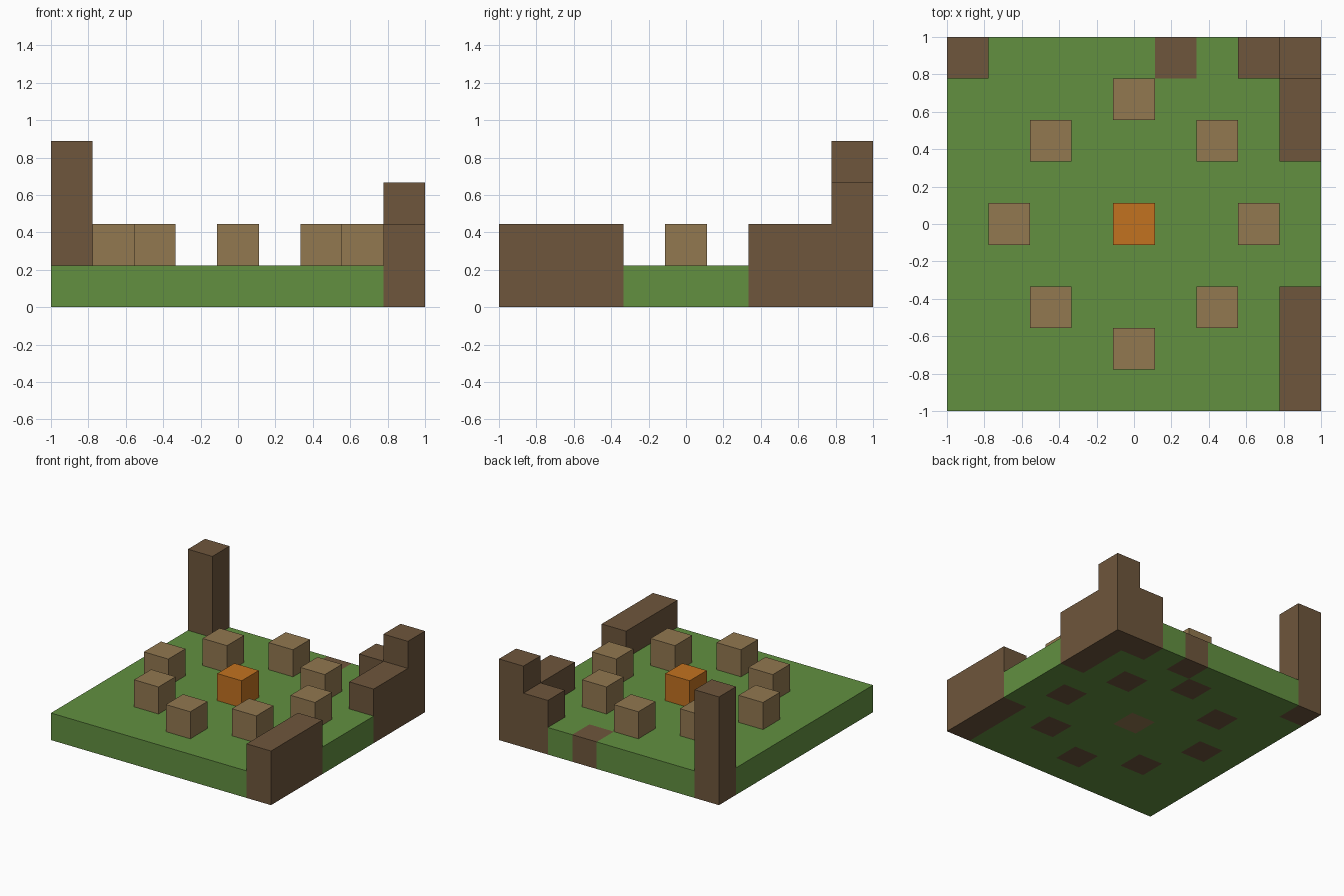
import bpy
import bmesh

cube = bpy.data.objects.get("Cube")
if cube:
    bpy.data.objects.remove(cube, do_unlink=True)

N = 9            # cells per side
U = 2 / N        # size of one cell


def make_material(name, rgb):
    linear = [((c / 255 + 0.055) / 1.055) ** 2.4 for c in rgb]
    mat = bpy.data.materials.new(name)
    mat.use_nodes = True
    mat.diffuse_color = (*linear, 1)
    mat.node_tree.nodes["Principled BSDF"].inputs["Base Color"].default_value = (*linear, 1)
    return mat


GRASS = make_material("grass green", (98, 144, 64))
DARK = make_material("dark brown", (110, 86, 60))
LIGHT = make_material("light brown", (146, 120, 80))
ORANGE = make_material("orange", (194, 114, 32))


def add_object(name, bm, mat):
    bmesh.ops.recalc_face_normals(bm, faces=bm.faces)
    mesh = bpy.data.meshes.new(name)
    bm.to_mesh(mesh)
    bm.free()
    mesh.materials.append(mat)
    obj = bpy.data.objects.new(name, mesh)
    bpy.context.collection.objects.link(obj)
    return obj


used = set()     # cells that replace the grass


def block(name, mat, x, y, z=0, height=1, depth=1):
    """Box in whole cells: x, y are its first cell counted from the centre."""
    bm = bmesh.new()
    bmesh.ops.create_cube(bm, size=1)
    for v in bm.verts:
        v.co.x = (v.co.x + x) * U
        v.co.y = (v.co.y + y + (depth - 1) / 2 if depth == 1 else v.co.y * depth + y + (depth - 1) / 2) * U
        v.co.z = (v.co.z + 0.5) * height * U + z * U
    used.update((x, y + i) for i in range(depth))
    return add_object(name, bm, mat)


# Ruined walls along the left and back edges
block("front_wall", DARK, 4, -4, height=2, depth=3)
block("side_wall", DARK, 4, 2, height=2, depth=2)
block("corner_tower", DARK, 4, 4, height=3)
block("back_wall", DARK, 3, 4, height=2)
block("sunken_wall_stone", DARK, 1, 4)
block("corner_pillar", DARK, -4, 4, height=4)

# Ring of stools, each on a sunken footing
ring = [(0, 3), (2, 2), (3, 0), (2, -2), (0, -3), (-2, -2), (-3, 0), (-2, 2)]
for i, (x, y) in enumerate(ring, 1):
    block(f"stool_footing_{i}", DARK, x, y)
    block(f"stool_{i}", LIGHT, x, y, z=1)

# Campfire in the middle
block("fire_footing", LIGHT, 0, 0)
block("fire", ORANGE, 0, 0, z=1)

# Grass slab with openings for the sunken blocks
bm = bmesh.new()
bmesh.ops.create_grid(bm, x_segments=N, y_segments=N, size=1)
taken = []
for f in bm.faces:
    c = f.calc_center_median()
    if (round(c.x / U), round(c.y / U)) in used:
        taken.append(f)
bmesh.ops.delete(bm, geom=taken, context='FACES')
top = bmesh.ops.extrude_face_region(bm, geom=bm.faces[:])["geom"]
bmesh.ops.translate(bm, vec=(0, 0, U), verts=[g for g in top if isinstance(g, bmesh.types.BMVert)])
add_object("grass_ground", bm, GRASS)
